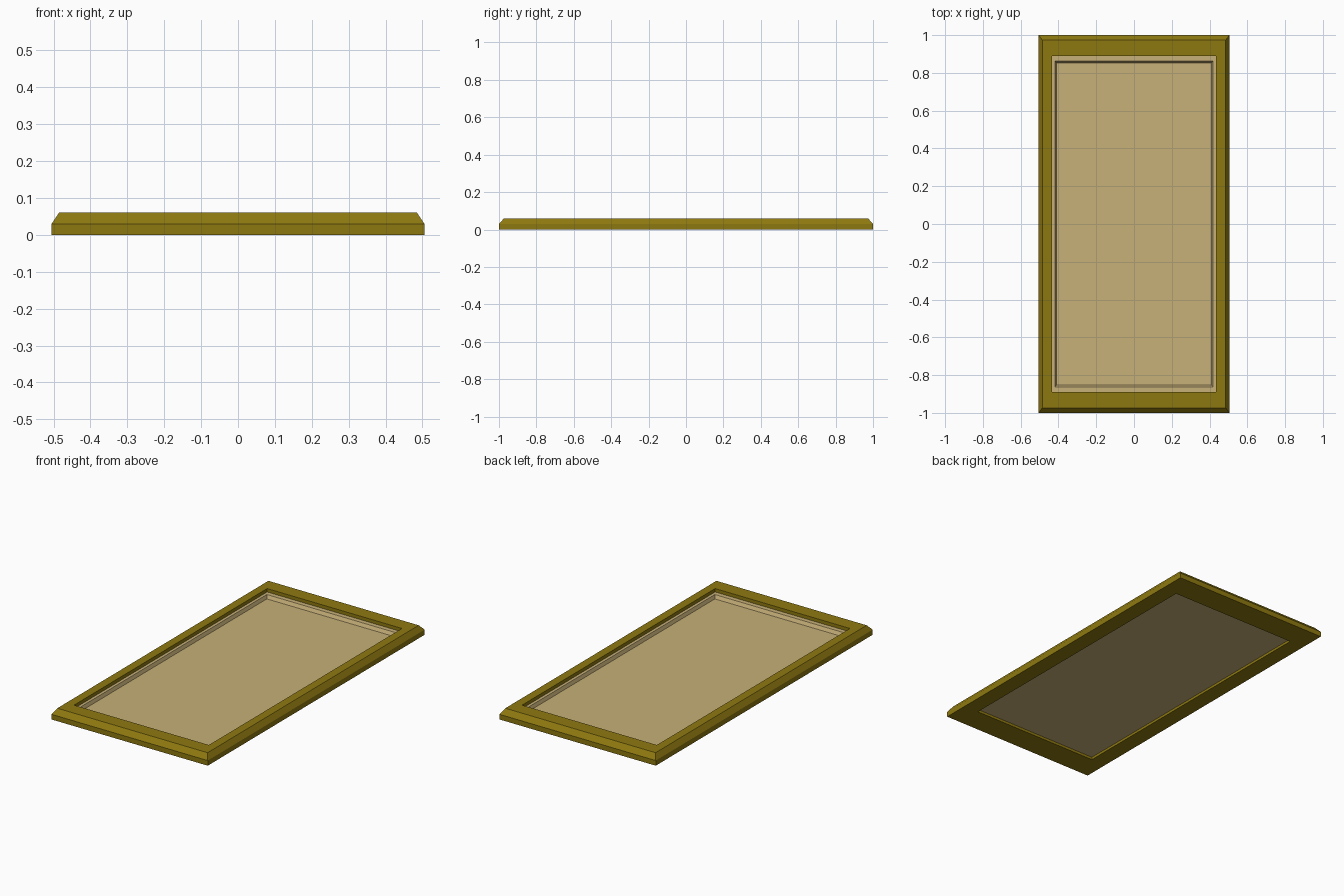
import bpy, bmesh

if "Cube" in bpy.data.objects:
    bpy.data.objects.remove(bpy.data.objects["Cube"])


def material(name, rgb):
    m = bpy.data.materials.new(name)
    m.diffuse_color = (*rgb, 1)
    m.use_nodes = True
    m.node_tree.nodes["Principled BSDF"].inputs["Base Color"].default_value = m.diffuse_color
    return m


def ring_solid(name, profile, mat, closed=False):
    """Stack rectangular rings given as (half x, half y, z).
    closed joins last ring to first; otherwise both ends are capped."""
    bm = bmesh.new()
    rings = [[bm.verts.new((sx * hx, sy * hy, z))
              for sx, sy in ((-1, -1), (1, -1), (1, 1), (-1, 1))]
             for hx, hy, z in profile]
    pairs = list(zip(rings, rings[1:]))
    if closed:
        pairs.append((rings[-1], rings[0]))
    for a, b in pairs:
        for i in range(4):
            j = (i + 1) % 4
            bm.faces.new((a[i], a[j], b[j], b[i]))
    if not closed:
        bm.faces.new(rings[0])
        bm.faces.new(rings[-1])
    bmesh.ops.recalc_face_normals(bm, faces=bm.faces)
    me = bpy.data.meshes.new(name)
    bm.to_mesh(me)
    bm.free()
    me.materials.append(mat)
    ob = bpy.data.objects.new(name, me)
    bpy.context.collection.objects.link(ob)
    return ob


gold = material("gold", (0.27, 0.19, 0.005))
tan = material("tan", (0.58, 0.44, 0.19))

# Outer frame: upright edge, bevelled top, opening stepping in below
ring_solid("frame", [
    (0.505, 1.0, 0.0), (0.505, 1.0, 0.03), (0.485, 0.973, 0.06),
    (0.435, 0.89, 0.06), (0.435, 0.89, 0.04),
    (0.41, 0.85, 0.015), (0.41, 0.85, 0.0)], gold, closed=True)

# Inner panel: raised rim with a sloped step down to the flat field
ring_solid("panel", [
    (0.41, 0.85, 0.015), (0.435, 0.89, 0.04),
    (0.418, 0.863, 0.04), (0.411, 0.853, 0.02)], tan)
